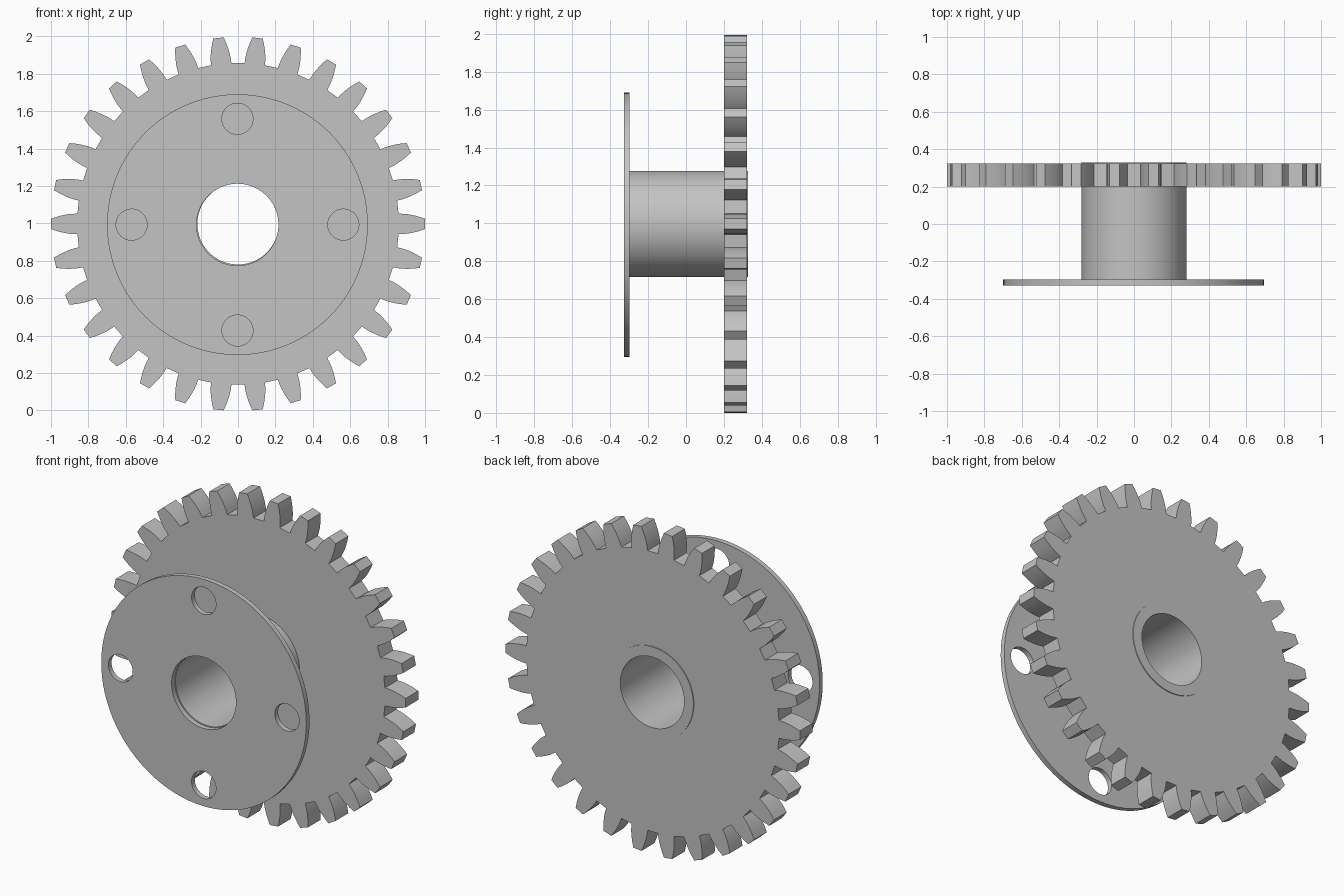
import bpy, bmesh
from math import sin, cos, radians, tau

cube = bpy.data.objects.get("Cube")
if cube:
    bpy.data.objects.remove(cube, do_unlink=True)

CENTRE = 0.997      # height of the axle
TEETH = 30

grey = bpy.data.materials.new("plain grey")
grey.use_nodes = True
COLOUR = (0.55, 0.55, 0.55, 1)
grey.diffuse_color = COLOUR
grey.node_tree.nodes["Principled BSDF"].inputs["Base Color"].default_value = COLOUR


def polar(r, degrees):
    a = radians(degrees)
    return r * cos(a), r * sin(a)


def circle(r, x=0, y=0, n=96):
    return [(x + r * cos(tau * i / n), y + r * sin(tau * i / n)) for i in range(n)]


def plate(name, loops, y0, y1, x=0, z=CENTRE):
    """Fill outlines (inner loops become holes) and extrude from y0 to y1."""
    curve = bpy.data.curves.new(name, "CURVE")
    curve.dimensions = "2D"
    curve.fill_mode = "BOTH"
    curve.extrude = (y1 - y0) / 2
    for loop in loops:
        spline = curve.splines.new("POLY")
        spline.points.add(len(loop) - 1)
        for point, (px, py) in zip(spline.points, loop):
            point.co = (px, py, 0, 1)
        spline.use_cyclic_u = True
    helper = bpy.data.objects.new(name + " outline", curve)
    bpy.context.collection.objects.link(helper)
    bpy.context.view_layer.update()
    graph = bpy.context.evaluated_depsgraph_get()
    mesh = bpy.data.meshes.new_from_object(helper.evaluated_get(graph))
    bpy.data.objects.remove(helper, do_unlink=True)

    # Weld the caps to the walls and stand the plate upright
    bm = bmesh.new()
    bm.from_mesh(mesh)
    bmesh.ops.remove_doubles(bm, verts=bm.verts, dist=0.0001)
    for v in bm.verts:
        v.co = (v.co.x + x, (y0 + y1) / 2 - v.co.z, v.co.y + z)
    bmesh.ops.recalc_face_normals(bm, faces=bm.faces)
    bm.to_mesh(mesh)
    bm.free()
    mesh.materials.clear()
    mesh.materials.append(grey)

    obj = bpy.data.objects.new(name, mesh)
    bpy.context.collection.objects.link(obj)
    bpy.ops.object.select_all(action="DESELECT")
    obj.select_set(True)
    bpy.context.view_layer.objects.active = obj
    bpy.ops.object.shade_smooth_by_angle(angle=radians(30))
    return obj


# Toothed wheel: half a tooth as (radius, half angle), mirrored and repeated
flank = [(0.86, 3.65), (0.885, 3.5), (0.91, 3.25), (0.94, 2.8), (0.97, 2.25), (1.0, 1.6)]
outline = []
for t in range(TEETH):
    mid = t * 360 / TEETH
    outline += [polar(r, mid - a) for r, a in flank]
    outline += [polar(r, mid + a) for r, a in reversed(flank)]
plate("gear_wheel", [outline, circle(0.28)], 0.2, 0.323)

# Hub tube, just proud of the back of the wheel
plate("hub_tube", [circle(0.28), circle(0.217)], -0.297, 0.328)

# Thin mounting flange with a bore and four bolt holes
holes = [circle(0.083, *polar(0.566, 90 * i), n=48) for i in range(4)]
plate("mounting_flange", [circle(0.697), circle(0.219)] + holes,
      -0.328, -0.297, x=-0.003, z=0.993)
